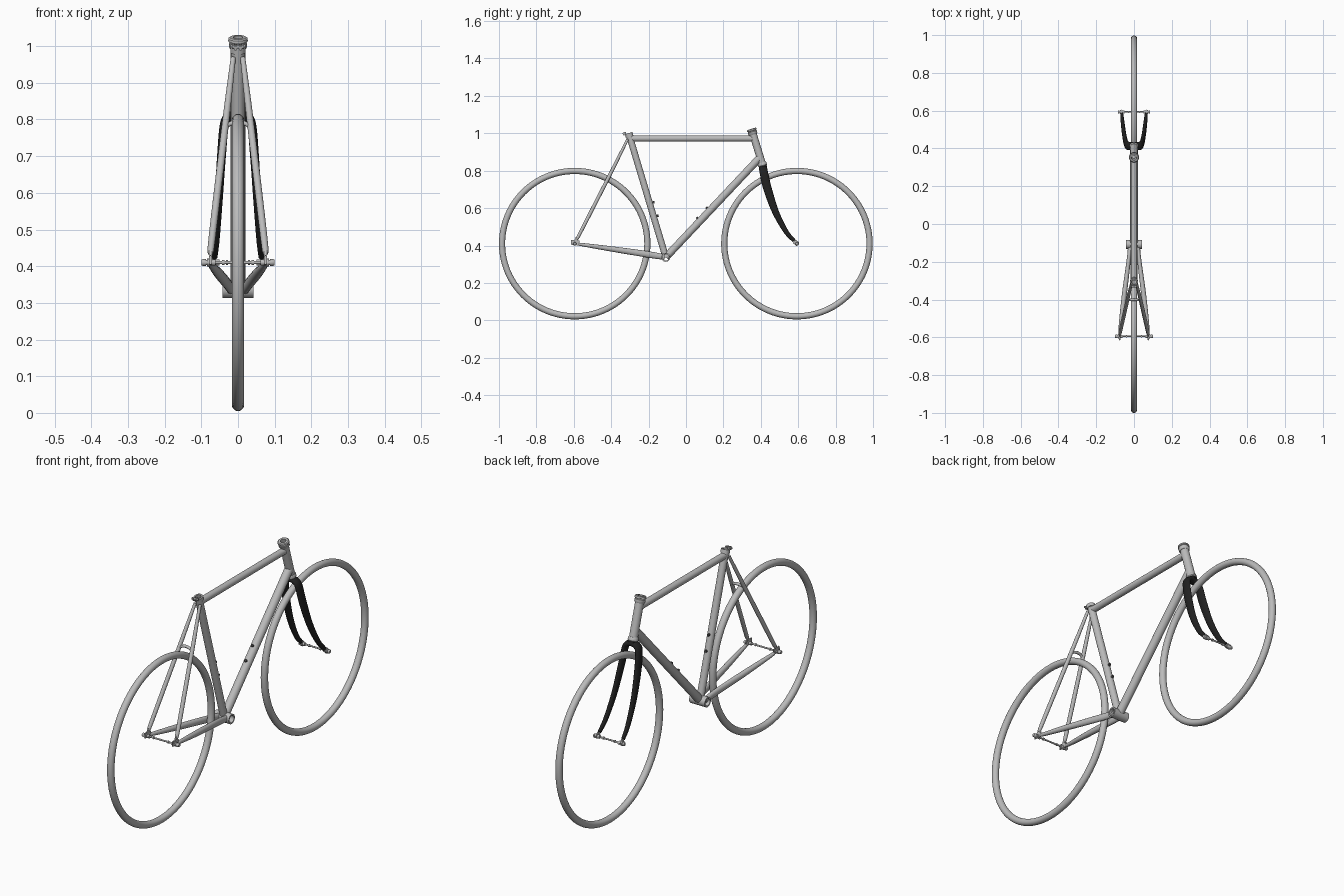
import bpy, bmesh, math
from mathutils import Vector as V

if "Cube" in bpy.data.objects:
    bpy.data.objects.remove(bpy.data.objects["Cube"])


def material(name, value):
    m = bpy.data.materials.new(name)
    m.diffuse_color = (value, value, value, 1)
    m.use_nodes = True
    m.node_tree.nodes["Principled BSDF"].inputs["Base Color"].default_value = m.diffuse_color
    return m


GREY = material("frame grey", 0.5)
BLACK = material("fork black", 0.015)
DARK = material("bolt dark grey", 0.08)


def finish(name, bm, mat):
    bmesh.ops.recalc_face_normals(bm, faces=bm.faces)
    me = bpy.data.meshes.new(name)
    bm.to_mesh(me)
    bm.free()
    me.materials.append(mat)
    ob = bpy.data.objects.new(name, me)
    bpy.context.collection.objects.link(ob)
    return ob


def skin(name, rings, mat, closed=False):
    """Join rings of points into a surface, with end caps or looped round."""
    bm = bmesh.new()
    rs = [[bm.verts.new(p) for p in r] for r in rings]
    n = len(rs[0])
    pairs = list(zip(rs, rs[1:])) + ([(rs[-1], rs[0])] if closed else [])
    for a, b in pairs:
        for i in range(n):
            j = (i + 1) % n
            bm.faces.new((a[i], a[j], b[j], b[i]))
    if not closed:
        bm.faces.new(rs[0])
        bm.faces.new(rs[-1])
    return finish(name, bm, mat)


def ring(c, t, ref, ru, rv, n):
    u = (ref - t * t.dot(ref)).normalized()
    w = t.cross(u)
    return [c + u * ru * math.cos(a) + w * rv * math.sin(a)
            for a in (2 * math.pi * i / n for i in range(n))]


def lathe(name, base, axis, profile, mat=GREY, closed=False, n=28):
    """Turn a (distance, radius) profile about an axis."""
    t = V(axis).normalized()
    ref = V((1, 0, 0)) if abs(t.x) < 0.9 else V((0, 1, 0))
    return skin(name, [ring(V(base) + t * d, t, ref, r, r, n) for d, r in profile], mat, closed)


def tube(name, pts, mat=GREY, ref=(1, 0, 0), steps=6, n=20):
    """Smooth swept tube; each point is x, y, z, radius u, radius v."""
    p = [V(q) for q in pts]
    p = [2 * p[0] - p[1]] + p + [2 * p[-1] - p[-2]]
    path = []
    for k in range(1, len(p) - 2):
        a, b, c, d = p[k - 1:k + 3]
        for s in range(steps + (k == len(p) - 3)):
            x = s / steps
            path.append(0.5 * (2 * b + (c - a) * x + (2 * a - 5 * b + 4 * c - d) * x * x
                               + (3 * b - a - 3 * c + d) * x ** 3))
    rings = []
    for i, q in enumerate(path):
        t = (path[min(i + 1, len(path) - 1)].to_3d() - path[max(i - 1, 0)].to_3d())
        t = V(t[:3]).normalized()
        rings.append(ring(V(q[:3]), t, V(ref), q[3], q[4], n))
    return skin(name, rings, mat)


def straight(name, a, b, r):
    a, b = V(a), V(b)
    return lathe(name, a, b - a, [(0, r), ((b - a).length, r)])


def box(name, centre, size, mat=GREY, tilt=0):
    bm = bmesh.new()
    bmesh.ops.create_cube(bm, size=1)
    for v in bm.verts:
        v.co = V(a * b for a, b in zip(v.co, size))
    bmesh.ops.bevel(bm, geom=bm.edges[:], offset=min(size) * 0.25, segments=2, affect='EDGES')
    ob = finish(name, bm, mat)
    ob.location = centre
    ob.rotation_euler.x = tilt
    return ob


REAR, FRONT = V((0, -0.595, 0.41)), V((0, 0.593, 0.41))
BB, SEAT = V((0, -0.108, 0.337)), V((0, -0.306, 0.998))
HEAD = V((0, 0.41, 0.828))
HEAD_DIR = V((0, -0.294, 0.956))

# tyres
for name, c in (("rear_tyre", REAR), ("front_tyre", FRONT)):
    bpy.ops.mesh.primitive_torus_add(major_radius=0.3885, minor_radius=0.0165, major_segments=96,
                                     minor_segments=20, location=c, rotation=(0, math.pi / 2, 0))
    o = bpy.context.object
    o.name = name
    o.data.materials.append(GREY)

# main triangle
straight("down_tube", BB, (0, 0.393, 0.868), 0.02)
straight("top_tube", (0, -0.298, 0.972), (0, 0.363, 0.972), 0.0165)
seat_dir = (SEAT - BB).normalized()
L = (SEAT - BB).length
lathe("seat_tube", BB, seat_dir, [(0, 0.0175), (L, 0.0175), (L, 0.0135), (L - 0.1, 0.0135),
                                  (L - 0.1, 0.001), (0, 0.001)], closed=True)
lathe("bottom_bracket_shell", BB - V((0.042, 0, 0)), (1, 0, 0),
      [(0, 0.024), (0.084, 0.024), (0.084, 0.017), (0, 0.017)], closed=True)

# head tube with headset cups
lathe("head_tube", HEAD, HEAD_DIR,
      [(0, 0.02), (0.19, 0.02), (0.19, 0.013), (0, 0.013)], closed=True)
lathe("lower_headset_cup", HEAD, HEAD_DIR,
      [(-0.004, 0.021), (0.0, 0.024), (0.011, 0.024), (0.016, 0.021), (0.016, 0.014), (-0.004, 0.014)],
      closed=True)
lathe("upper_headset_cup", HEAD, HEAD_DIR,
      [(0.172, 0.021), (0.178, 0.025), (0.188, 0.025), (0.19, 0.023), (0.193, 0.023), (0.195, 0.027),
       (0.202, 0.026), (0.205, 0.022), (0.205, 0.013), (0.172, 0.013)], closed=True)

# seat clamp
lathe("seat_collar", SEAT, seat_dir, [(-0.016, 0.021), (0.003, 0.021), (0.003, 0.0137), (-0.016, 0.0137)],
      closed=True)
for s in (-1, 1):
    box("clamp_ear", SEAT + V((s * 0.007, -0.023, 0.0)), (0.009, 0.018, 0.016), tilt=0.29)
lathe("clamp_bolt", SEAT + V((-0.017, -0.025, 0)), (1, 0, 0), [(0, 0.005), (0.034, 0.005)], n=14)

# rear stays and dropouts
for s, side in ((-1, "left"), (1, "right")):
    tube(side + "_seat_stay", [(s * 0.013, -0.312, 0.968, 0.007, 0.007),
                               (s * 0.035, -0.405, 0.782, 0.0095, 0.0095),
                               (s * 0.071, -0.562, 0.475, 0.0095, 0.0095),
                               (s * 0.075, -0.585, 0.432, 0.006, 0.006)])
    tube(side + "_chain_stay", [(s * 0.02, -0.115, 0.338, 0.011, 0.015),
                                (s * 0.029, -0.2, 0.352, 0.011, 0.017),
                                (s * 0.052, -0.38, 0.379, 0.013, 0.0145),
                                (s * 0.073, -0.55, 0.404, 0.009, 0.009),
                                (s * 0.075, -0.575, 0.408, 0.005, 0.006)])
    box(side + "_rear_dropout", (s * 0.075, -0.592, 0.415), (0.007, 0.046, 0.026), tilt=-0.1)
    box(side + "_rear_dropout_tab", (s * 0.075, -0.587, 0.43), (0.007, 0.016, 0.03), tilt=-0.4)

# brake bridge
tube("brake_bridge", [(-0.035, -0.405, 0.777, 0.006, 0.006), (-0.022, -0.402, 0.788, 0.006, 0.006),
                      (0, -0.4, 0.793, 0.007, 0.007), (0.022, -0.402, 0.788, 0.006, 0.006),
                      (0.035, -0.405, 0.777, 0.006, 0.006)], ref=(0, 1, 0))

# fork: crown shoulder flowing into a curved tapering blade
for s, side in ((-1, "left"), (1, "right")):
    tube(side + "_fork_blade", [(-s * 0.002, 0.412, 0.816, 0.022, 0.015),
                                (s * 0.022, 0.413, 0.809, 0.022, 0.014),
                                (s * 0.037, 0.417, 0.785, 0.0225, 0.0125),
                                (s * 0.045, 0.437, 0.70, 0.0225, 0.012),
                                (s * 0.053, 0.480, 0.577, 0.018, 0.011),
                                (s * 0.060, 0.535, 0.474, 0.013, 0.010),
                                (s * 0.064, 0.578, 0.425, 0.010, 0.008)],
         mat=BLACK, ref=(0, 1, 0), steps=8)
    box(side + "_fork_dropout", (s * 0.065, 0.589, 0.414), (0.008, 0.026, 0.024), tilt=-0.7)
lathe("fork_crown_race", HEAD, HEAD_DIR, [(-0.016, 0.021), (-0.003, 0.02)], BLACK)


# axles with stepped nuts, symmetrical about the centre
def axle(name, centre, end, plate):
    half = [(end, 0.003), (end, 0.007), (end - 0.003, 0.009), (plate + 0.012, 0.009),
            (plate + 0.012, 0.0065), (plate + 0.009, 0.0065), (plate + 0.009, 0.0105), (plate + 0.004, 0.0105),
            (plate - 0.004, 0.0085), (plate - 0.014, 0.0085), (plate - 0.014, 0.004),
            (plate - 0.032, 0.004), (plate - 0.032, 0.0065), (plate - 0.038, 0.0065), (plate - 0.038, 0.004)]
    lathe(name, centre, (1, 0, 0), [(-d, r) for d, r in half] + half[::-1], n=20)


axle("rear_axle", REAR, 0.1, 0.075)
axle("front_axle", FRONT, 0.084, 0.065)

# bottle cage bosses on the seat tube and down tube
down_dir = (V((0, 0.393, 0.868)) - BB).normalized()
for d, label in ((seat_dir, "seat"), (down_dir, "down")):
    out = V((0, d.z, -d.y)) if label == "seat" else V((0, -d.z, d.y))
    for dist in ((0.225, 0.3) if label == "seat" else (0.268, 0.343)):
        lathe(label + "_tube_boss", BB + d * dist + out * 0.012, out,
              [(0, 0.0065), (0.013, 0.0065), (0.015, 0.005)], DARK, n=14)

# smooth shading with crisp edges
bpy.ops.object.select_all(action='SELECT')
bpy.context.view_layer.objects.active = bpy.context.scene.objects[0]
bpy.ops.object.shade_smooth_by_angle(angle=math.radians(35))
